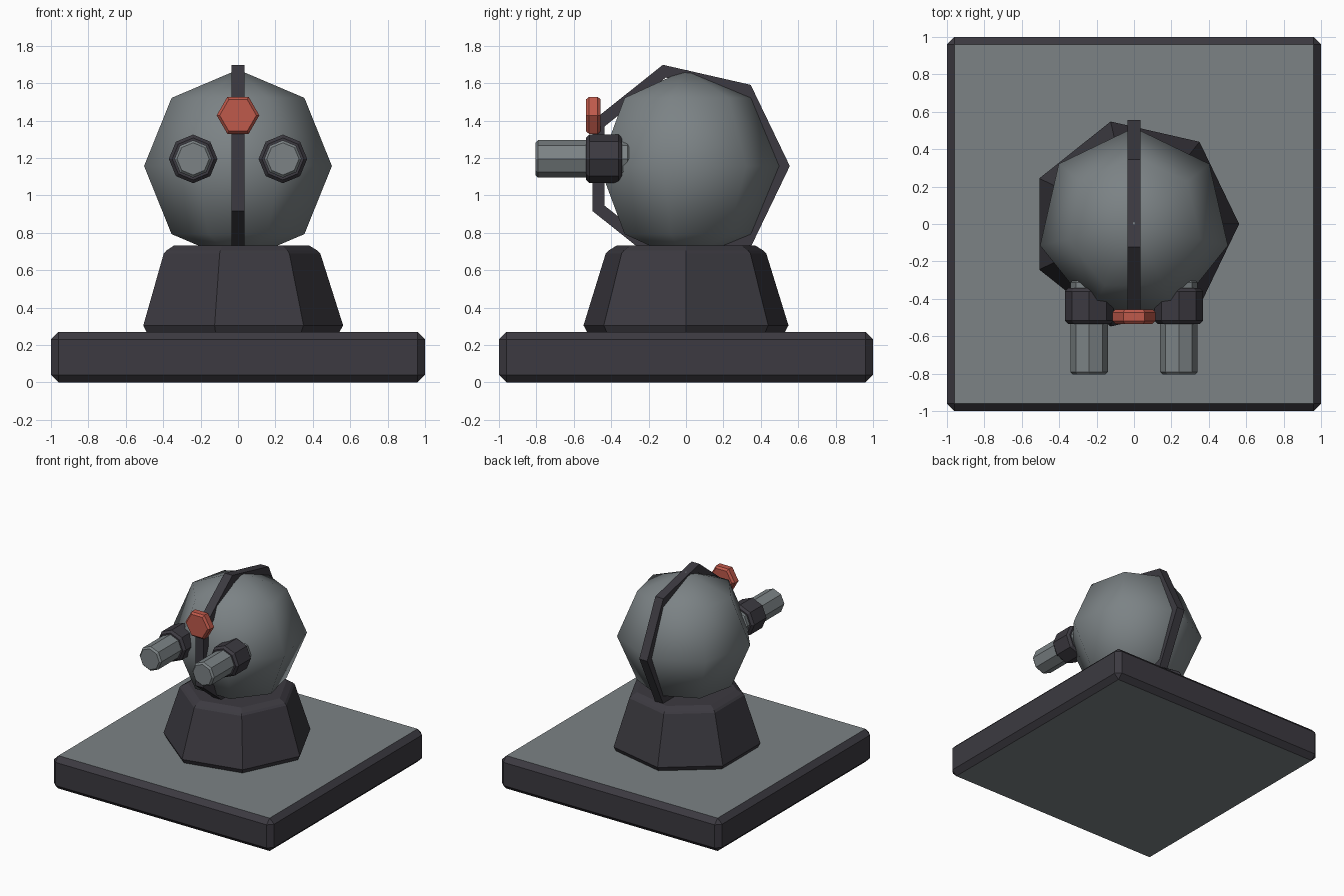
import bpy, bmesh, math

if "Cube" in bpy.data.objects:
    bpy.data.objects.remove(bpy.data.objects["Cube"])


def material(name, rgb):
    m = bpy.data.materials.new(name)
    m.diffuse_color = (*rgb, 1)
    m.use_nodes = True
    m.node_tree.nodes["Principled BSDF"].inputs["Base Color"].default_value = m.diffuse_color
    return m


DARK = material("dark grey", (0.045, 0.042, 0.052))
GREY = material("steel grey", (0.20, 0.225, 0.235))
RED = material("red", (0.52, 0.10, 0.07))

AXES = {
    "X": lambda a, b, h: (h, a, b),
    "Y": lambda a, b, h: (a, h, b),
    "Z": lambda a, b, h: (a, b, h),
}


def finish(name, bm, mats, loc=(0, 0, 0)):
    bmesh.ops.recalc_face_normals(bm, faces=bm.faces)
    me = bpy.data.meshes.new(name)
    bm.to_mesh(me)
    bm.free()
    for m in mats:
        me.materials.append(m)
    ob = bpy.data.objects.new(name, me)
    ob.location = loc
    bpy.context.collection.objects.link(ob)
    return ob


def turned(name, profile, sides, axis, loc, mat, ring=False):
    """Revolve (radius, height) points; caps the ends, or closes into a ring."""
    bm = bmesh.new()
    loops = []
    for r, h in profile:
        loops.append([bm.verts.new(AXES[axis](
            r * math.cos(2 * math.pi * i / sides),
            r * math.sin(2 * math.pi * i / sides), h)) for i in range(sides)])
    pairs = list(zip(loops, loops[1:]))
    if ring:
        pairs.append((loops[-1], loops[0]))
    else:
        bm.faces.new(loops[0])
        bm.faces.new(loops[-1])
    for a, b in pairs:
        for i in range(sides):
            j = (i + 1) % sides
            bm.faces.new((a[i], a[j], b[j], b[i]))
    return finish(name, bm, [mat], loc)


def chamfered(r, h0, h1, c):
    return [(r - c, h0), (r, h0 + c), (r, h1 - c), (r - c, h1)]


# Base slab: dark chamfered sides, grey top and bottom
bm = bmesh.new()
bmesh.ops.create_cube(bm, size=1)
bmesh.ops.scale(bm, vec=(2, 2, 0.27), verts=bm.verts)
bmesh.ops.bevel(bm, geom=bm.edges[:], offset=0.04, segments=1, affect='EDGES')
bm.normal_update()
for f in bm.faces:
    f.material_index = 1 if abs(f.normal.z) > 0.9 else 0
finish("base_slab", bm, [DARK, GREY], (0, 0, 0.135))

# Seven-sided pedestal
turned("pedestal", [(0.54, 0.265), (0.562, 0.305), (0.44, 0.69), (0.425, 0.705), (0.38, 0.732)],
       7, "Z", (0, 0, 0), DARK)

# Smooth-shaded low-poly ball
bm = bmesh.new()
bmesh.ops.create_uvsphere(bm, u_segments=7, v_segments=4, radius=0.515)
for f in bm.faces:
    f.smooth = True
finish("ball_head", bm, [GREY], (0, 0, 1.157))

# Band around the ball
turned("band", [(0.485, -0.036), (0.555, -0.036), (0.555, 0.036), (0.485, 0.036)],
       7, "X", (0, 0, 1.157), DARK, ring=True)

# Twin barrels with collars
for side, x in (("left", -0.24), ("right", 0.24)):
    turned(side + "_barrel", chamfered(0.1, -0.805, -0.30, 0.014), 8, "Y", (x, 0, 1.195), GREY)
    turned(side + "_collar", chamfered(0.13, -0.535, -0.342, 0.018), 8, "Y", (x, 0, 1.195), DARK)

# Red hexagonal sensor
turned("sensor", chamfered(0.114, -0.535, -0.456, 0.016), 6, "Y", (0, 0, 1.428), RED)
